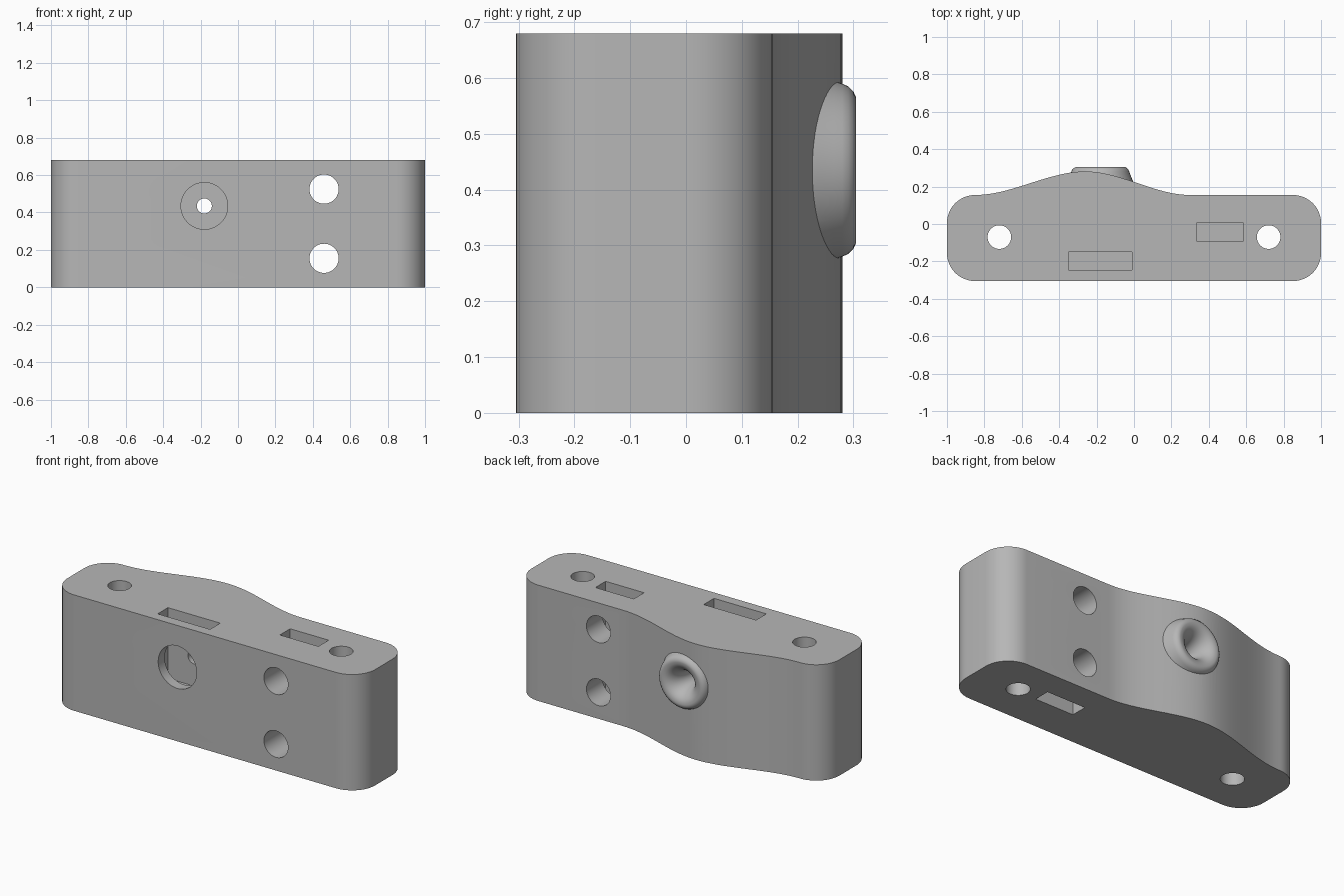
import bpy, bmesh, math
from mathutils import Matrix, Vector

cube = bpy.data.objects.get("Cube")
if cube:
    bpy.data.objects.remove(cube, do_unlink=True)

HEIGHT, FRONT, BACK, CORNER = 0.68, -0.305, 0.155, 0.15
PORT_X, PORT_Z = -0.18, 0.435
GREY = (0.47, 0.47, 0.47, 1)

grey = bpy.data.materials.new("plain_grey")
grey.use_nodes = True
grey.diffuse_color = GREY
grey.node_tree.nodes["Principled BSDF"].inputs["Base Color"].default_value = GREY


def make_object(name, bm):
    bmesh.ops.recalc_face_normals(bm, faces=bm.faces)
    mesh = bpy.data.meshes.new(name)
    bm.to_mesh(mesh)
    bm.free()
    mesh.materials.append(grey)
    obj = bpy.data.objects.new(name, mesh)
    bpy.context.collection.objects.link(obj)
    return obj


def extrude_outline(name, points, height):
    bm = bmesh.new()
    face = bm.faces.new([bm.verts.new((x, y, 0)) for x, y in points])
    top = bmesh.ops.extrude_face_region(bm, geom=[face])["geom"]
    verts = [v for v in top if isinstance(v, bmesh.types.BMVert)]
    bmesh.ops.translate(bm, verts=verts, vec=(0, 0, height))
    return make_object(name, bm)


def lathe(name, profile, steps=64):
    """Turn closed (radius, y) profile around the port axis."""
    bm = bmesh.new()
    verts = [bm.verts.new((r, y, 0)) for r, y in profile]
    edges = [bm.edges.new(pair) for pair in zip(verts, verts[1:])]
    bmesh.ops.spin(bm, geom=verts + edges, cent=(0, 0, 0), axis=(0, 1, 0),
                   angle=math.tau, steps=steps, use_merge=True)
    bmesh.ops.remove_doubles(bm, verts=bm.verts, dist=0.0001)
    bmesh.ops.translate(bm, verts=bm.verts, vec=(PORT_X, 0, PORT_Z))
    return make_object(name, bm)


def cylinder(name, centre, radius, length, along_y=False):
    bm = bmesh.new()
    turn = Matrix.Rotation(math.pi / 2, 4, "X") if along_y else Matrix()
    bmesh.ops.create_cone(bm, cap_ends=True, segments=48, radius1=radius, radius2=radius,
                          depth=length, matrix=Matrix.Translation(centre) @ turn)
    return make_object(name, bm)


def box(name, low, high):
    low, high = Vector(low), Vector(high)
    bm = bmesh.new()
    bmesh.ops.create_cube(bm, size=1, matrix=Matrix.Translation((low + high) / 2)
                          @ Matrix.Diagonal((high - low).to_4d()))
    return make_object(name, bm)


def combine(target, tool, operation="DIFFERENCE"):
    tool.hide_render = True
    mod = target.modifiers.new(tool.name, "BOOLEAN")
    mod.operation, mod.object, mod.solver = operation, tool, "EXACT"
    bpy.context.view_layer.objects.active = target
    bpy.ops.object.modifier_apply(modifier=mod.name)
    bpy.data.objects.remove(tool, do_unlink=True)


def corner(cx, cy, start):
    return [(cx + CORNER * math.cos(a), cy + CORNER * math.sin(a))
            for a in (start + math.pi / 2 * i / 12 for i in range(13))]


def hump(x, peak=-0.26, left=-0.85, right=0.3):
    t = (x - left) / (peak - left) if x < peak else (right - x) / (right - peak)
    t = min(max(t, 0), 1)
    return BACK + 0.126 * t * t * (3 - 2 * t)


# Block with rounded ends and an off-centre hump on its back
side = 1 - CORNER
outline = corner(-side, FRONT + CORNER, math.pi) + corner(side, FRONT + CORNER, 1.5 * math.pi)
outline += corner(side, BACK - CORNER, 0)
outline += [(x, hump(x)) for x in (0.3 - 1.15 * i / 48 for i in range(48))]
outline += corner(-side, BACK - CORNER, math.pi / 2)
body = extrude_outline("clamp_body", outline, HEIGHT)

# Rounded boss on the back, with a trumpet-shaped mouth
boss = [(0, 0.05), (0.185, 0.05), (0.185, 0.2), (0.172, 0.235), (0.16, 0.265), (0.155, 0.28),
        (0.15, 0.291), (0.141, 0.3), (0.13, 0.305), (0, 0.305)]
combine(body, lathe("boss", boss), "UNION")
mouth = [(0, 0.35), (0.122, 0.35), (0.122, 0.305)]
for i in range(1, 13):
    a = math.pi / 2 * i / 12
    mouth.append((0.122 - 0.082 * math.sin(a), 0.305 - 0.145 * (1 - math.cos(a))))
mouth += [(0.04, -0.2), (0, -0.2)]
combine(body, lathe("mouth", mouth))

# Round opening in the front and the square pocket behind it
combine(body, cylinder("front_opening", (PORT_X, -0.3, PORT_Z), 0.125, 0.2, True))
combine(body, box("wide_pocket", (-0.35, -0.245, 0.265), (-0.01, -0.15, 0.8)))

# Two cross holes, each meeting a blind slot
for z, low, high in ((0.155, -0.1, 0.28), (0.525, 0.4, 0.8)):
    combine(body, cylinder("cross_hole", (0.46, 0, z), 0.078, 1, True))
    combine(body, box("slot", (0.335, -0.09, low), (0.585, 0.005, high)))

# Upright holes at both ends
for x in (-0.72, 0.72):
    combine(body, cylinder("upright_hole", (x, -0.07, 0.34), 0.063, 1))

bpy.ops.object.select_all(action="DESELECT")
body.select_set(True)
bpy.context.view_layer.objects.active = body
bpy.ops.object.shade_smooth_by_angle(angle=math.radians(30))
